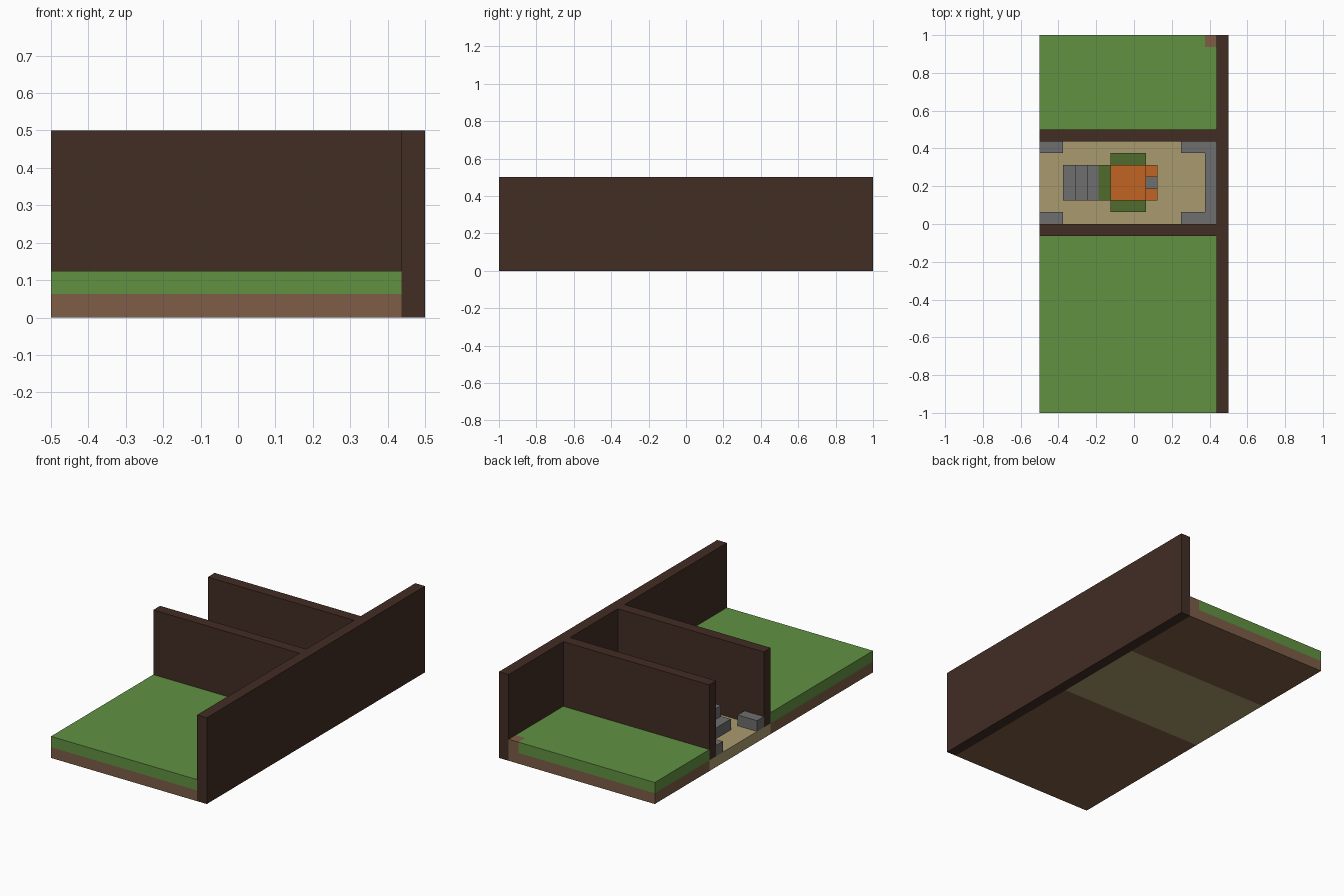
import bpy
import bmesh
from mathutils import Vector

cube = bpy.data.objects.get("Cube")
if cube:
    bpy.data.objects.remove(cube, do_unlink=True)

U = 1 / 16  # one block of the building grid


def linear(c):
    c /= 255
    return c / 12.92 if c <= 0.04045 else ((c + 0.055) / 1.055) ** 2.4


def material(name, *rgb):
    mat = bpy.data.materials.new(name)
    mat.use_nodes = True
    colour = [linear(c) for c in rgb] + [1]
    mat.diffuse_color = colour
    mat.node_tree.nodes["Principled BSDF"].inputs["Base Color"].default_value = colour
    return mat


wood = material("dark_wood", 66, 45, 36)
grass = material("grass_green", 98, 145, 66)
dirt = material("dirt_brown", 125, 93, 70)
sand = material("sand_tan", 170, 155, 110)
stone = material("stone_grey", 110, 110, 112)
moss = material("moss_green", 80, 108, 45)
orange = material("orange", 193, 100, 35)


def part(name, mat, *boxes):
    """Make one object from boxes given as two opposite corners in grid blocks."""
    bm = bmesh.new()
    for low, high in boxes:
        low, high = Vector(low) * U, Vector(high) * U
        verts = bmesh.ops.create_cube(bm, size=1)["verts"]
        for v in verts:
            v.co = Vector(h if c > 0 else l for c, l, h in zip(v.co, low, high))
    mesh = bpy.data.meshes.new(name)
    bm.to_mesh(mesh)
    bm.free()
    mesh.materials.append(mat)
    obj = bpy.data.objects.new(name, mesh)
    bpy.context.collection.objects.link(obj)


# Ground slabs
part("front_dirt", dirt, ((-8, -16, 0), (7, -1, 1)))
part("back_dirt", dirt, ((-8, 8, 0), (7, 16, 1)), ((6, 15, 1), (7, 16, 2)))
part("sand_floor", sand, ((-8, -1, 0), (7, 8, 1)))
part("front_grass", grass, ((-8, -16, 1), (7, -1, 2)))
part("back_grass", grass, ((-8, 8, 1), (7, 15, 2)), ((-8, 15, 1), (6, 16, 2)))

# Walls
part("long_wall", wood, ((7, -16, 0), (8, 16, 8)))
for name, y in (("front_cross_wall", -1), ("back_cross_wall", 7)):
    part(name, wood, ((-8, y, 1), (7, y + 1, 8)))

# Stone edging of the sand yard
for name, y in (("front", 0), ("back", 6)):
    part(name + "_entrance_stone", stone, ((-8, y, 1), (-6, y + 1, 2)))
part("end_stone_border", stone, ((6, 0, 1), (7, 7, 2)),
     ((4, 0, 1), (6, 1, 2)), ((4, 6, 1), (6, 7, 2)))

# Stairs up to the platform
part("stone_stairs", stone,
     *[((-6 + i, 2, 1), (-5 + i, 5, 2 + i)) for i in range(3)])

# Platform with mossy sides and an orange core
part("mossy_sides", moss, ((-3, 2, 1), (-2, 5, 4)),
     ((-2, 1, 1), (1, 2, 4)), ((-2, 5, 1), (1, 6, 4)))
part("orange_core", orange, ((-2, 2, 1), (1, 5, 5)))
part("orange_rear_posts", orange, ((1, 2, 1), (2, 3, 4)), ((1, 4, 1), (2, 5, 4)))
part("rear_stone", stone, ((1, 3, 1), (2, 4, 3)))
